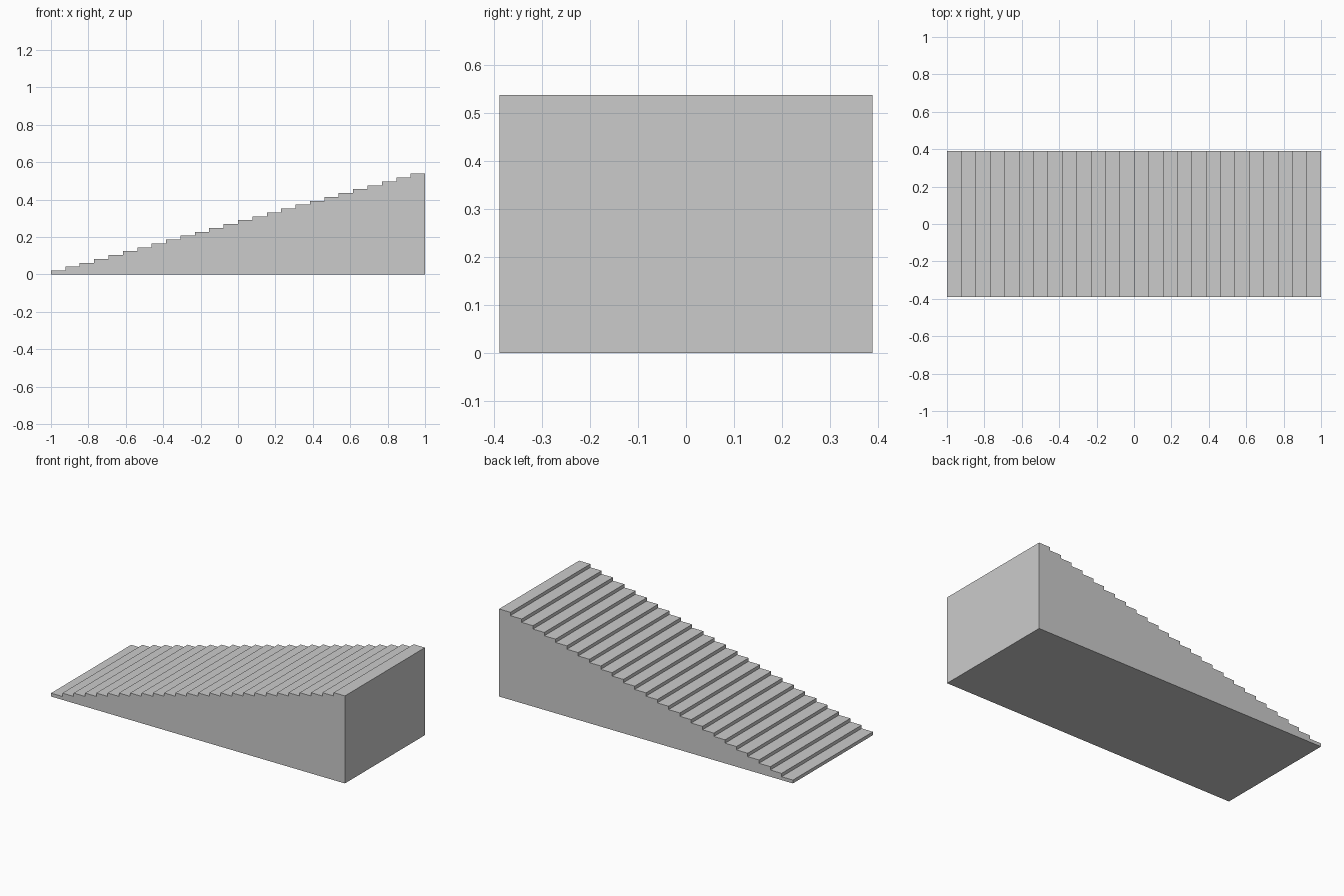
import bpy
import bmesh

if "Cube" in bpy.data.objects:
    bpy.data.objects.remove(bpy.data.objects["Cube"])

STEPS = 26
LENGTH, HALF_WIDTH, HEIGHT = 2.0, 0.389, 0.5385
tread, rise = LENGTH / STEPS, HEIGHT / STEPS

# Stair side profile: flat base, straight back, sawtooth top
profile = [(LENGTH / 2, 0), (-LENGTH / 2, 0)]
for i in range(STEPS):
    x, z = -LENGTH / 2 + i * tread, (i + 1) * rise
    profile += [(x, z), (x + tread, z)]

# Solid staircase: extrude the profile across the width
bm = bmesh.new()
side = bm.faces.new([bm.verts.new((x, -HALF_WIDTH, z)) for x, z in profile])
extruded = bmesh.ops.extrude_face_region(bm, geom=[side], use_keep_orig=True)
verts = [v for v in extruded["geom"] if isinstance(v, bmesh.types.BMVert)]
bmesh.ops.translate(bm, verts=verts, vec=(0, 2 * HALF_WIDTH, 0))
bmesh.ops.recalc_face_normals(bm, faces=bm.faces)

mesh = bpy.data.meshes.new("staircase")
bm.to_mesh(mesh)
bm.free()
bpy.context.collection.objects.link(bpy.data.objects.new("staircase", mesh))
